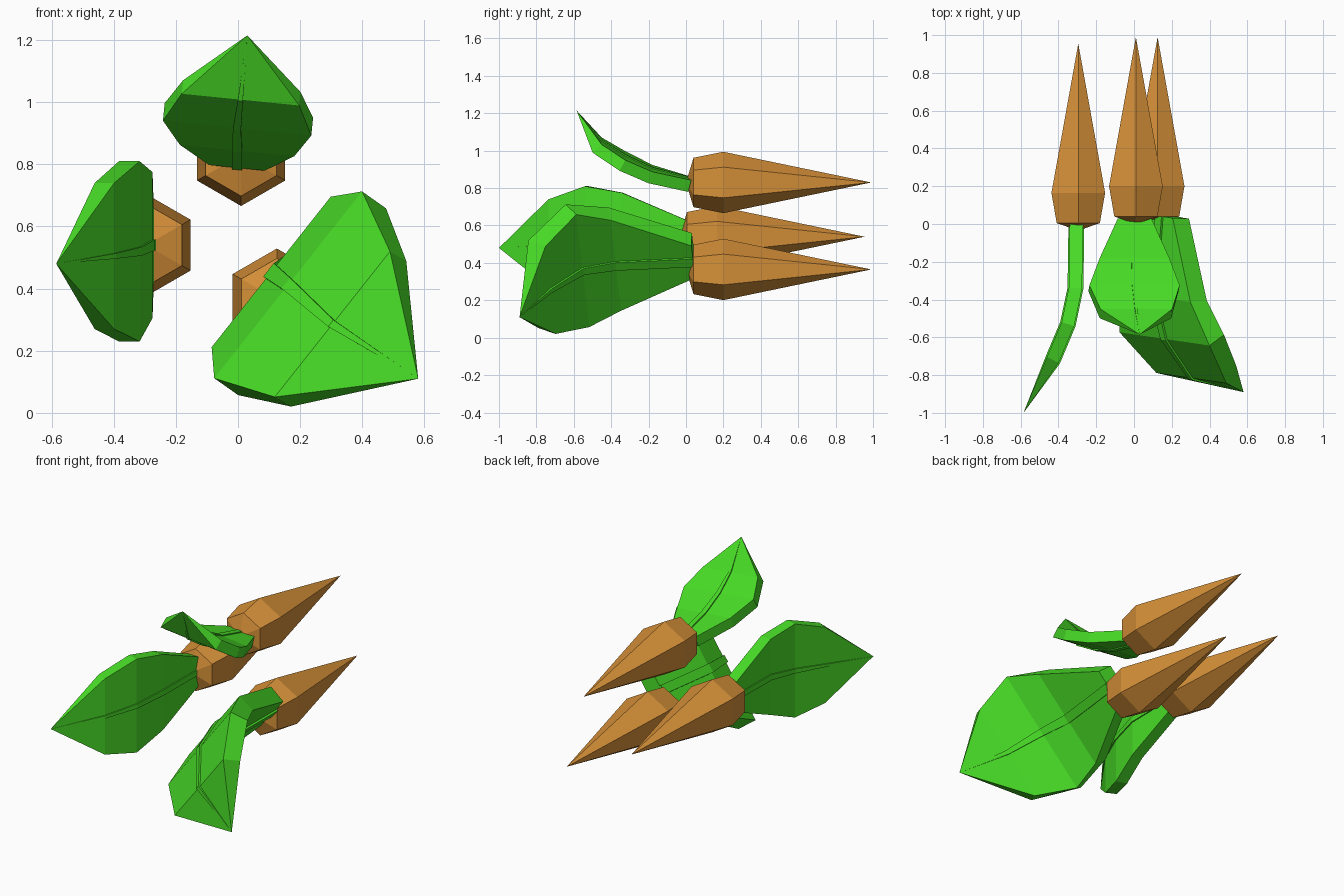
import bpy
from math import cos, sin, pi
from mathutils import Vector

if "Cube" in bpy.data.objects:
    bpy.data.objects.remove(bpy.data.objects["Cube"])


def make_material(name, color):
    mat = bpy.data.materials.new(name)
    mat.use_nodes = True
    mat.diffuse_color = (*color, 1)
    mat.node_tree.nodes["Principled BSDF"].inputs["Base Color"].default_value = (*color, 1)
    return mat


ORANGE = make_material("root orange", (0.67, 0.28, 0.04))
GREEN = make_material("leaf green", (0.065, 0.72, 0.02))


def loft(name, rings, start, end, mat):
    """Skin equal-sized rings; close each end with a point, or a cap when it is None."""
    n = len(rings[0])
    verts = [v for ring in rings for v in ring]
    faces = []
    for k in range(len(rings) - 1):
        for i in range(n):
            j = (i + 1) % n
            faces.append((k * n + i, k * n + j, (k + 1) * n + j, (k + 1) * n + i))
    last = (len(rings) - 1) * n
    for point, base in ((start, 0), (end, last)):
        loop = list(range(base, base + n))
        if base == 0:
            loop.reverse()
        if point is None:
            faces.append(loop)
            continue
        verts.append(point)
        for i in range(n):
            faces.append((loop[i], loop[(i + 1) % n], len(verts) - 1))
    mesh = bpy.data.meshes.new(name)
    mesh.from_pydata(verts, [], faces)
    mesh.materials.append(mat)
    obj = bpy.data.objects.new(name, mesh)
    bpy.context.collection.objects.link(obj)
    return obj


def root(name, x, y, z):
    """Six-sided tapered root pointing backwards."""
    rings = []
    for depth, radius in ((0.04, 0.132), (0.2, 0.164)):
        angles = [pi / 2 - i * pi / 3 for i in range(6)]
        rings.append([(x + radius * cos(a), y + depth, z + radius * sin(a)) for a in angles])
    loft(name, rings, (x, y, z), (x, y + 0.99, z), ORANGE)


def blade(name, spine, widths, side, thickness):
    """Thick bent strip along the spine that closes to a point at its last station."""
    points = [Vector(p) for p in spine]
    side = Vector(side).normalized()
    rings = []
    for i, width in enumerate(widths):
        tangent = points[i + 1] - points[max(i - 1, 0)]
        across = side * width
        up = side.cross(tangent).normalized() * thickness / 2
        c = points[i]
        rings.append([c - across - up, c + across - up, c + across + up, c - across + up])
    loft(name, rings, None, points[-1], GREEN)


def leaf(name, spine, widths, side, thickness):
    blade(name, spine, widths, side, thickness)
    rib = thickness / 4
    blade(name + "_rib", spine, [rib, rib, rib * 0.8, rib * 0.5], side, thickness * 1.2)


# Roots
root("top_root", 0.01, 0.0, 0.83)
root("right_root", -0.295, -0.035, 0.54)
root("left_root", 0.125, 0.0, 0.365)

# Leaves
leaf("top_leaf",
     [(0, 0.02, 0.82), (0, -0.19, 0.875), (0, -0.34, 0.945), (0.01, -0.475, 1.03),
      (0.03, -0.585, 1.215)],
     [0.09, 0.185, 0.24, 0.19], (1, 0, -0.1), 0.065)
leaf("right_leaf",
     [(-0.305, 0, 0.54), (-0.31, -0.34, 0.54), (-0.35, -0.53, 0.52), (-0.43, -0.72, 0.505),
      (-0.585, -1, 0.48)],
     [0.09, 0.235, 0.29, 0.235], (0, 0, 1), 0.07)
leaf("left_leaf",
     [(0.18, 0.04, 0.44), (0.15, -0.38, 0.42), (0.2, -0.58, 0.385), (0.33, -0.77, 0.27),
      (0.58, -0.89, 0.11)],
     [0.11, 0.31, 0.385, 0.3], (0.475, -0.07, 0.6), 0.11)
